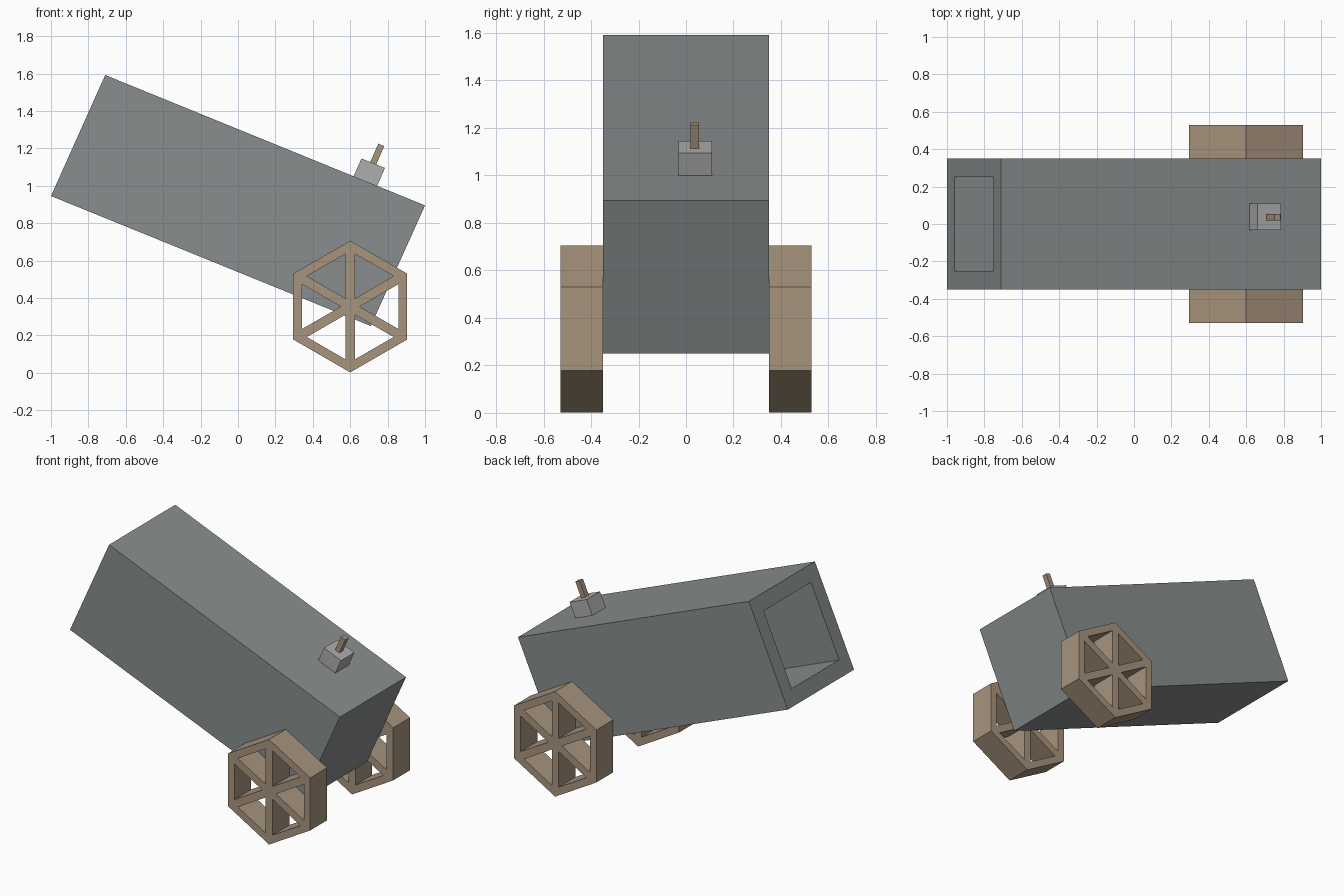
import bpy, bmesh
from math import cos, sin, tan, radians
from mathutils import Vector

if "Cube" in bpy.data.objects:
    bpy.data.objects.remove(bpy.data.objects["Cube"])


def material(name, rgb):
    m = bpy.data.materials.new(name)
    m.diffuse_color = (*rgb, 1)
    m.use_nodes = True
    m.node_tree.nodes["Principled BSDF"].inputs["Base Color"].default_value = m.diffuse_color
    return m


def finish(bm, name, mat):
    bmesh.ops.remove_doubles(bm, verts=bm.verts, dist=1e-5)
    bmesh.ops.recalc_face_normals(bm, faces=bm.faces)
    me = bpy.data.meshes.new(name)
    bm.to_mesh(me)
    bm.free()
    ob = bpy.data.objects.new(name, me)
    bpy.context.collection.objects.link(ob)
    me.materials.append(mat)
    return ob


def thicken(bm, depth):
    """Extrude every flat face along +y into a solid."""
    r = bmesh.ops.extrude_face_region(bm, geom=bm.faces[:], use_keep_orig=True)
    moved = [v for v in r["geom"] if isinstance(v, bmesh.types.BMVert)]
    bmesh.ops.translate(bm, verts=moved, vec=(0, depth, 0))


def prism(profile, y0, y1):
    bm = bmesh.new()
    bm.faces.new([bm.verts.new((x, y0, z)) for x, z in profile])
    thicken(bm, y1 - y0)
    bmesh.ops.recalc_face_normals(bm, faces=bm.faces)
    return bm


iron = material("iron", (0.25, 0.27, 0.275))
steel = material("steel", (0.42, 0.42, 0.43))
wood = material("wood", (0.39, 0.30, 0.21))

# Tilted square barrel with a deep bore in its raised end
bm = prism([(-0.71, 1.592), (1.0, 0.895), (0.71, 0.25), (-1.0, 0.945)], -0.35, 0.35)
muzzle = min(bm.faces, key=lambda f: f.calc_center_median().x)
bmesh.ops.inset_region(bm, faces=[muzzle], thickness=0.1, use_even_offset=True)
r = bmesh.ops.extrude_face_region(bm, geom=[muzzle])
bore = [v for v in r["geom"] if isinstance(v, bmesh.types.BMVert)]
bmesh.ops.translate(bm, verts=bore, vec=Vector((1.71, 0, -0.697)).normalized() * 1.5)
if muzzle.is_valid:
    bm.faces.remove(muzzle)
finish(bm, "barrel", iron)

# Fuse block and fuse on top of the rear end
finish(prism([(0.66, 1.146), (0.786, 1.095), (0.73, 0.968), (0.604, 1.02)], -0.032, 0.109),
       "fuse_block", steel)
finish(prism([(0.75, 1.225), (0.782, 1.212), (0.735, 1.104), (0.703, 1.117)], 0.018, 0.054),
       "fuse", wood)

# Hexagonal wheel: each sector is a ring of quads around a triangular hole
R, RIM, TIP = 0.352, 0.257, 0.05
CX, CZ = 0.6, 0.354
bm = bmesh.new()


def polar(radius, deg, side=0.0):
    a = radians(deg)
    return Vector((CX + radius * cos(a) - side * sin(a), 0.35,
                   CZ + radius * sin(a) + side * cos(a)))


half = (RIM - TIP) * tan(radians(30))
for deg in range(0, 360, 60):
    outer = [polar(0, 0), polar(R, deg - 30), polar(R, deg + 30)]
    inner = [polar(TIP, deg), polar(RIM, deg, -half), polar(RIM, deg, half)]
    for i in range(3):
        j = (i + 1) % 3
        bm.faces.new([bm.verts.new(p) for p in (outer[i], outer[j], inner[j], inner[i])])
bmesh.ops.remove_doubles(bm, verts=bm.verts, dist=1e-5)
thicken(bm, 0.178)
wheels = finish(bm, "wheels", wood)
mirror = wheels.modifiers.new("other_side", "MIRROR")
mirror.use_axis = (False, True, False)
